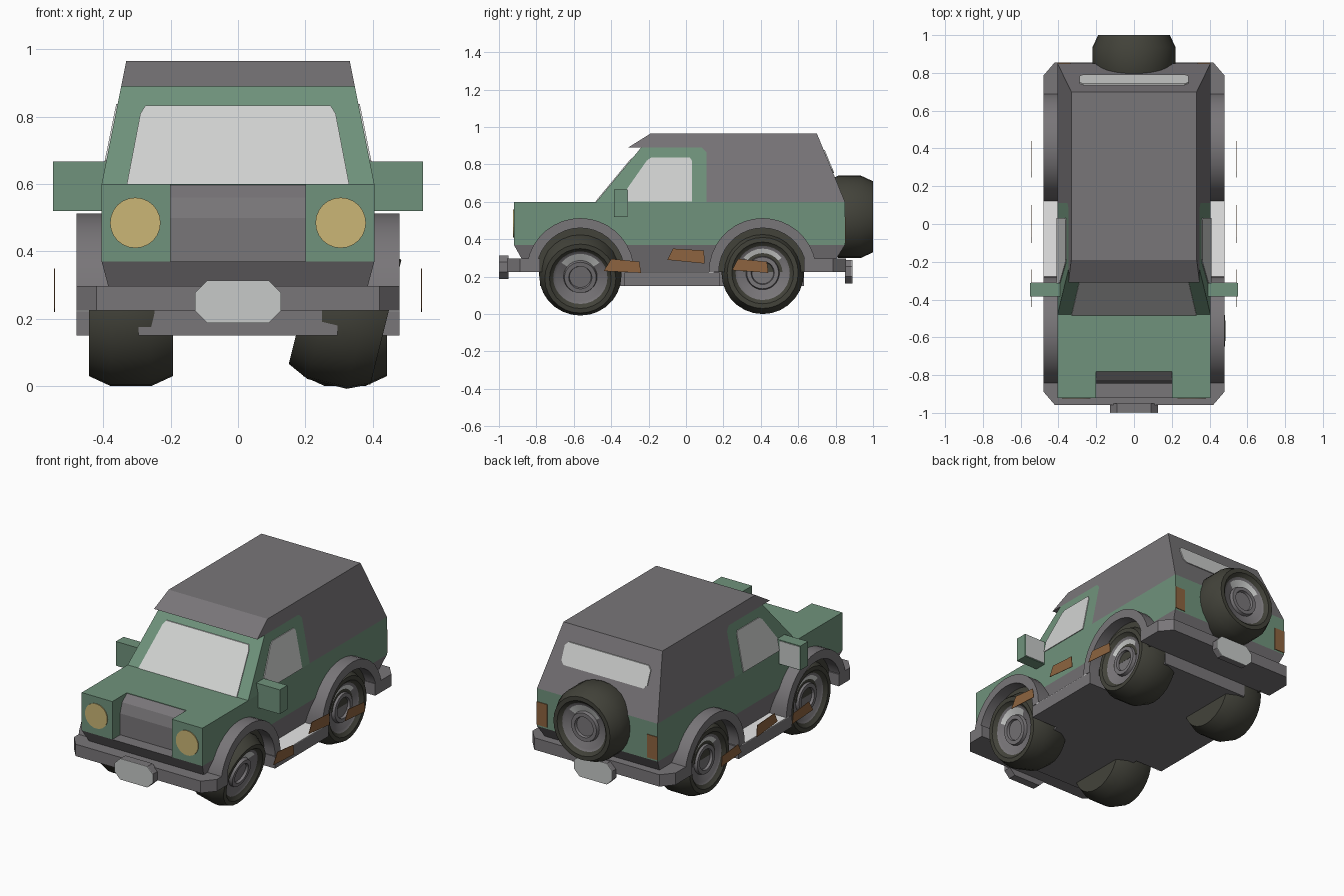
import bpy, bmesh, math

old = bpy.data.objects.get("Cube")
if old:
    bpy.data.objects.remove(old, do_unlink=True)


def material(name, r, g, b):
    m = bpy.data.materials.new(name)
    m.use_nodes = True
    m.diffuse_color = (r, g, b, 1)
    m.node_tree.nodes["Principled BSDF"].inputs["Base Color"].default_value = (r, g, b, 1)
    return m


GREEN = material("green paint", .16, .29, .20)
GREY = material("grey trim", .19, .18, .19)
TYRE = material("tyre rubber", .055, .055, .042)
GLASS = material("pale glass", .64, .65, .64)
PLATE = material("pale plate", .57, .59, .58)
WHITE = material("white step", .9, .9, .9)
LAMP = material("lamp yellow", .60, .47, .18)
ORANGE = material("burnt orange", .27, .127, .05)


def finish(name, bm, mats):
    bmesh.ops.recalc_face_normals(bm, faces=bm.faces)
    me = bpy.data.meshes.new(name)
    bm.to_mesh(me)
    bm.free()
    for m in mats:
        me.materials.append(m)
    ob = bpy.data.objects.new(name, me)
    bpy.context.collection.objects.link(ob)
    return ob


def loft(name, ring_a, ring_b, mat):
    """Closed solid between two rings of equal length."""
    bm = bmesh.new()
    a = [bm.verts.new(p) for p in ring_a]
    b = [bm.verts.new(p) for p in ring_b]
    bm.faces.new(a)
    bm.faces.new(b)
    for i in range(len(a)):
        j = (i + 1) % len(a)
        bm.faces.new((a[i], a[j], b[j], b[i]))
    return finish(name, bm, [mat])


# Profile placements: (u, v) across the profile, w along its depth
def in_yz(u, v, w): return (w, u, v)
def in_xz(u, v, w): return (u, w, v)
def in_xy(u, v, w): return (u, v, w)
def cabin_x(z): return .405 - .2 * (z - .6)
def on_cabin(u, v, w): return (w * cabin_x(v), u, v)
def on_windscreen(u, v, w): return (u, -.48 + .828 * (v - .6) + w, v)
def on_tailgate(u, v, w): return (u, .85 - .411 * (v - .6) + w, v)


def slab(name, pts, place, lo, hi, mat):
    return loft(name, [place(u, v, lo) for u, v in pts], [place(u, v, hi) for u, v in pts], mat)


def rect(u0, u1, v0, v1):
    return [(u0, v0), (u1, v0), (u1, v1), (u0, v1)]


def chamfered(u0, u1, v0, v1, c):
    return [(u0 + c, v0), (u1 - c, v0), (u1, v0 + c), (u1, v1 - c),
            (u1 - c, v1), (u0 + c, v1), (u0, v1 - c), (u0, v0 + c)]


def arc(cu, cv, r, a0, a1, n):
    return [(cu + r * math.cos(math.radians(a0 + (a1 - a0) * i / n)),
             cv + r * math.sin(math.radians(a0 + (a1 - a0) * i / n))) for i in range(n + 1)]


def smooth(ob):
    bpy.ops.object.select_all(action='DESELECT')
    ob.select_set(True)
    bpy.context.view_layer.objects.active = ob
    bpy.ops.object.shade_smooth_by_angle(angle=math.radians(32))


# Wheel turned about local x, outer side towards +x
def wheel(name, loc, tilt=0, turn=0, n=28):
    prof = [(.06, -.125), (.19, -.125), (.22, -.06), (.22, .06), (.19, .125), (.165, .125),
            (.145, .105), (.13, .10), (.09, .085), (.085, .105), (.062, .105), (.058, .09)]
    bm = bmesh.new()
    rings = [[bm.verts.new((x, r * math.cos(2 * math.pi * i / n), r * math.sin(2 * math.pi * i / n)))
              for i in range(n)] for r, x in prof]
    for k in range(len(rings) - 1):
        for i in range(n):
            j = (i + 1) % n
            f = bm.faces.new((rings[k][i], rings[k][j], rings[k + 1][j], rings[k + 1][i]))
            shine = k == 7 and 35 < 360 * (i + .5) / n < 145
            f.material_index = 2 if shine else (0 if k < 6 else 1)
    bm.faces.new(rings[0])
    bm.faces.new(rings[-1]).material_index = 1
    ob = finish(name, bm, [TYRE, GREY, GLASS])
    ob.location = loc
    ob.rotation_euler = (0, tilt, turn)
    smooth(ob)


FRONT_Y, REAR_Y = -.565, .41

# Lower body, grille recess and tapered skirt
slab("body", rect(-.78, .85, .37, .6), in_yz, -.405, .405, GREEN)
slab("grille", [(-.78, .37), (-.845, .37), (-.845, .5), (-.825, .56), (-.78, .597)],
     in_yz, -.2, .2, GREY)
loft("skirt", [in_xy(u, v, .37) for u, v in rect(-.405, .405, -.92, .85)],
     [in_xy(u, v, .225) for u, v in rect(-.366, .366, -.84, .76)], GREY)
slab("floor", rect(-.295, .295, -.78, .63), in_xy, .15, .23, GREY)

# Cabin front and hard top with visor
slab("cabin", [(-.48, .6), (-.24, .89), (.085, .89), (.11, .865), (.11, .6)], on_cabin, -1, 1, GREEN)
slab("hard_top", [(-.31, .89), (-.19, .965), (.7, .965), (.85, .6), (.11, .6),
                  (.11, .865), (.085, .89)], on_cabin, -1, 1, GREY)

# Windscreen and rear window
slab("windscreen", [(-.33, .601), (.33, .601), (.29, .81), (.275, .833), (-.275, .833), (-.29, .81)],
     on_windscreen, -.006, .002, GLASS)
slab("rear_window", chamfered(-.288, .288, .755, .876, .02), on_tailgate, -.002, .006, GLASS)

# Bumpers
for name, s, end in (("front_bumper", -1, .957), ("rear_bumper", 1, .855)):
    root = .78 if s < 0 else .63
    pts = [(-.48, root), (-.48, end - .07), (-.42, end), (.42, end), (.48, end - .07), (.48, root)]
    slab(name, [(x, s * y) for x, y in pts], in_xy, .225, .297, GREY)

# Number plate holders with pale faces
for name, z, y0, y1 in (("front_plate", .187, -.95, -.996), ("rear_plate", .163, .85, .886)):
    pts = chamfered(-.128, .128, z, z + .127, .037)
    slab(name + "_holder", pts, in_xz, y0, y1, GREY)
    slab(name, pts, in_xz, y1, y1 + math.copysign(.004, y1), PLATE)

# Parts repeated on both sides
for side, s in (("left", 1), ("right", -1)):
    def mirrored(pts):
        return [(s * u, v) for u, v in pts]

    slab(side + "_headlight_block", mirrored(rect(.2, .405, .37, .6)), in_xz, -.92, -.78, GREEN)
    slab(side + "_headlight", arc(s * .305, .485, .075, 0, 345, 23), in_xz, -.925, -.918, LAMP)
    slab(side + "_tail_light", mirrored(rect(.335, .405, .38, .52)), in_xz, .848, .854, ORANGE)
    slab(side + "_window", [(-.315, .601), (-.315, .67), (-.21, .82), (-.185, .838), (.02, .838),
                            (.032, .82), (.032, .601)], on_cabin, s * .98, s * 1.012, GLASS)

    # Door mirror
    slab(side + "_mirror", mirrored(rect(.39, .55, .52, .667)), in_xz, -.385, -.312, GREEN)
    slab(side + "_mirror_glass", mirrored(rect(.41, .545, .525, .662)), in_xz, -.313, -.309, PLATE)

    # Side step
    slab(side + "_step", rect(-.33, .18, .15, .222), in_yz, s * .28, s * .48, GREY)
    slab(side + "_step_tread", rect(-.30, .15, .222, .226), in_yz, s * .36, s * .48, WHITE)

    # Wheel arches with dark wells
    for end, y in (("front", FRONT_Y), ("rear", REAR_Y)):
        ring = arc(y, .225, .288, 0, 180, 18) + arc(y, .225, .235, 180, 0, 18)
        smooth(slab(f"{end}_{side}_arch", ring, in_yz, s * .36, s * .48, GREY))
        slab(f"{end}_{side}_well", arc(y, .225, .236, 0, 180, 18), in_yz, s * .40, s * .409, TYRE)
        loose = end == "front" and s > 0
        wheel(f"{end}_{side}_wheel", (s * .318, y, .22),
              math.radians(14) if loose else 0, 0 if s > 0 else math.pi)

    # Slanted marker panels standing off the side
    marks = {"front": [(-.44, .23), (-.40, .295), (-.25, .28), (-.24, .22)],
             "middle": [(-.10, .29), (-.07, .35), (.096, .34), (.10, .27)],
             "rear": [(.246, .235), (.278, .295), (.433, .28), (.44, .22)]}
    for spot, pts in marks.items():
        slab(f"{spot}_{side}_marker", pts, in_yz, s * .543, s * .546, ORANGE)

# Spare wheel on the tailgate
wheel("spare_wheel", (0, .875, .52), 0, math.pi / 2)
